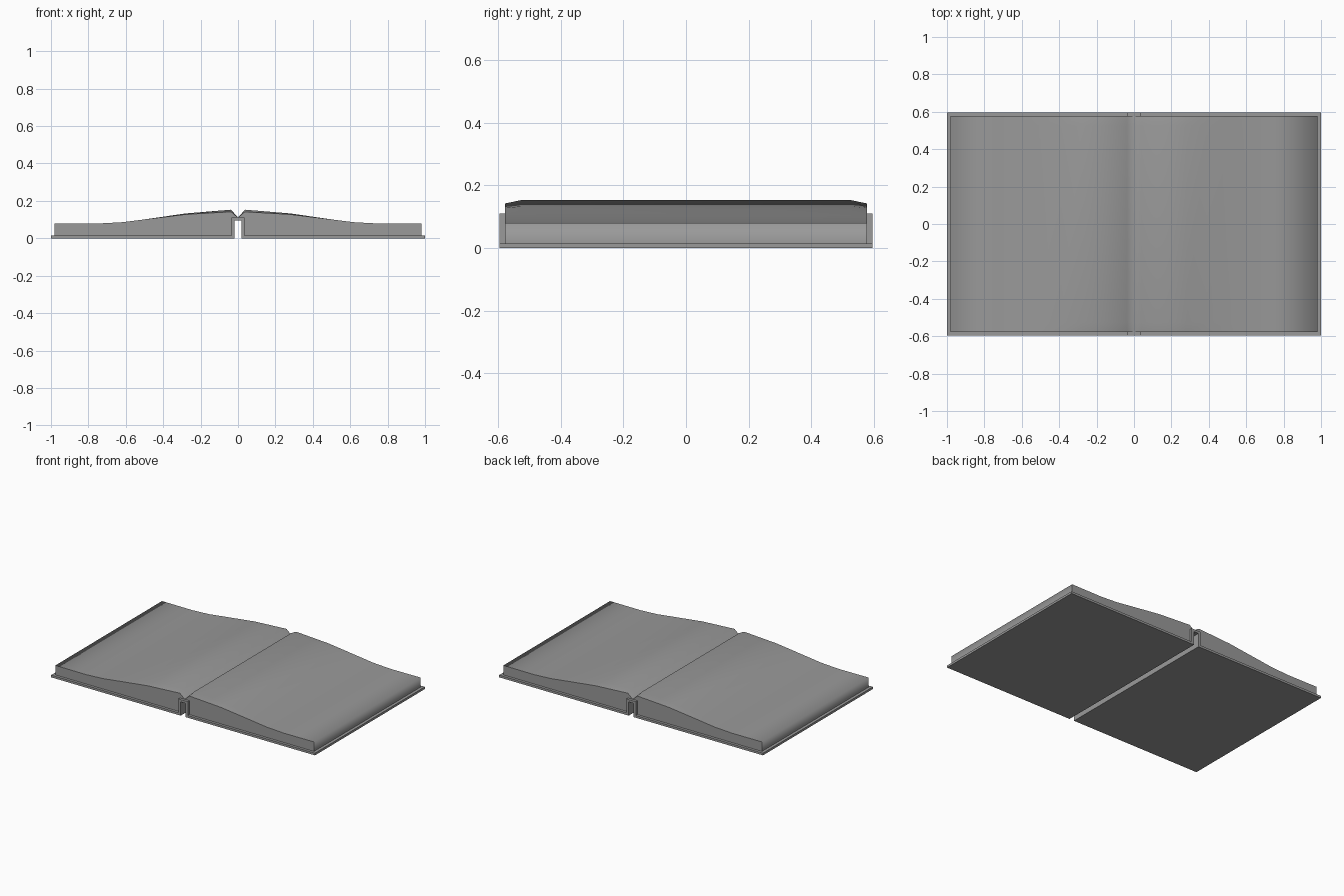
import bpy, bmesh

if "Cube" in bpy.data.objects:
    bpy.data.objects.remove(bpy.data.objects["Cube"])

grey = bpy.data.materials.new("dark_grey")
grey.diffuse_color = (0.32, 0.32, 0.32, 1)
grey.use_nodes = True
grey.node_tree.nodes["Principled BSDF"].inputs["Base Color"].default_value = grey.diffuse_color


def mirrored(half):
    """Close a right-hand outline with its left-hand copy."""
    return half + [(-x, z) for x, z in reversed(half) if x > 0]


def loft(name, rows, smooth):
    """Join matching closed cross-sections (lists of x, y, z) and cap both ends."""
    bm = bmesh.new()
    loops = [[bm.verts.new(p) for p in row] for row in rows]
    n = len(loops[0])
    for a, b in zip(loops, loops[1:]):
        for i in range(n):
            j = (i + 1) % n
            bm.faces.new((a[i], a[j], b[j], b[i]))
    bm.faces.new(loops[0])
    bm.faces.new(loops[-1])
    bmesh.ops.recalc_face_normals(bm, faces=bm.faces)
    bm.normal_update()
    for f in bm.faces:
        f.smooth = smooth
    # Keep the end caps and the underside crisp
    for e in bm.edges:
        if any(abs(f.normal.y) > 0.9 or f.normal.z < -0.1 for f in e.link_faces):
            e.smooth = False
    mesh = bpy.data.meshes.new(name)
    bm.to_mesh(mesh)
    bm.free()
    mesh.materials.append(grey)
    obj = bpy.data.objects.new(name, mesh)
    bpy.context.collection.objects.link(obj)
    return obj


# Cover: two flat boards joined by a raised, hollow spine
cover = mirrored([(0.018, 0.094), (0.018, 0.0), (1.0, 0.0), (1.0, 0.015),
                  (0.036, 0.015), (0.036, 0.110)])
loft("cover", [[(x, y, z) for x, z in cover] for y in (-0.595, 0.595)], False)

# Pages: wavy top falling away from the gutter, drooping slightly at both ends
top = [(0.0, 0.111), (0.037, 0.153), (0.28, 0.133), (0.39, 0.117),
       (0.50, 0.101), (0.62, 0.086), (0.75, 0.079), (0.98, 0.080)]
bottom = [(0.98, 0.015), (0.036, 0.015), (0.036, 0.109)]


def page_row(y, droop):
    drooped = [(x, z - (droop * max(0.0, 1 - x / 0.5) if x > 0 else 0)) for x, z in top]
    return [(x, y, z) for x, z in mirrored(drooped + bottom)]


loft("pages", [page_row(-0.577, 0.012), page_row(-0.525, 0),
               page_row(0.525, 0), page_row(0.577, 0.012)], True)
